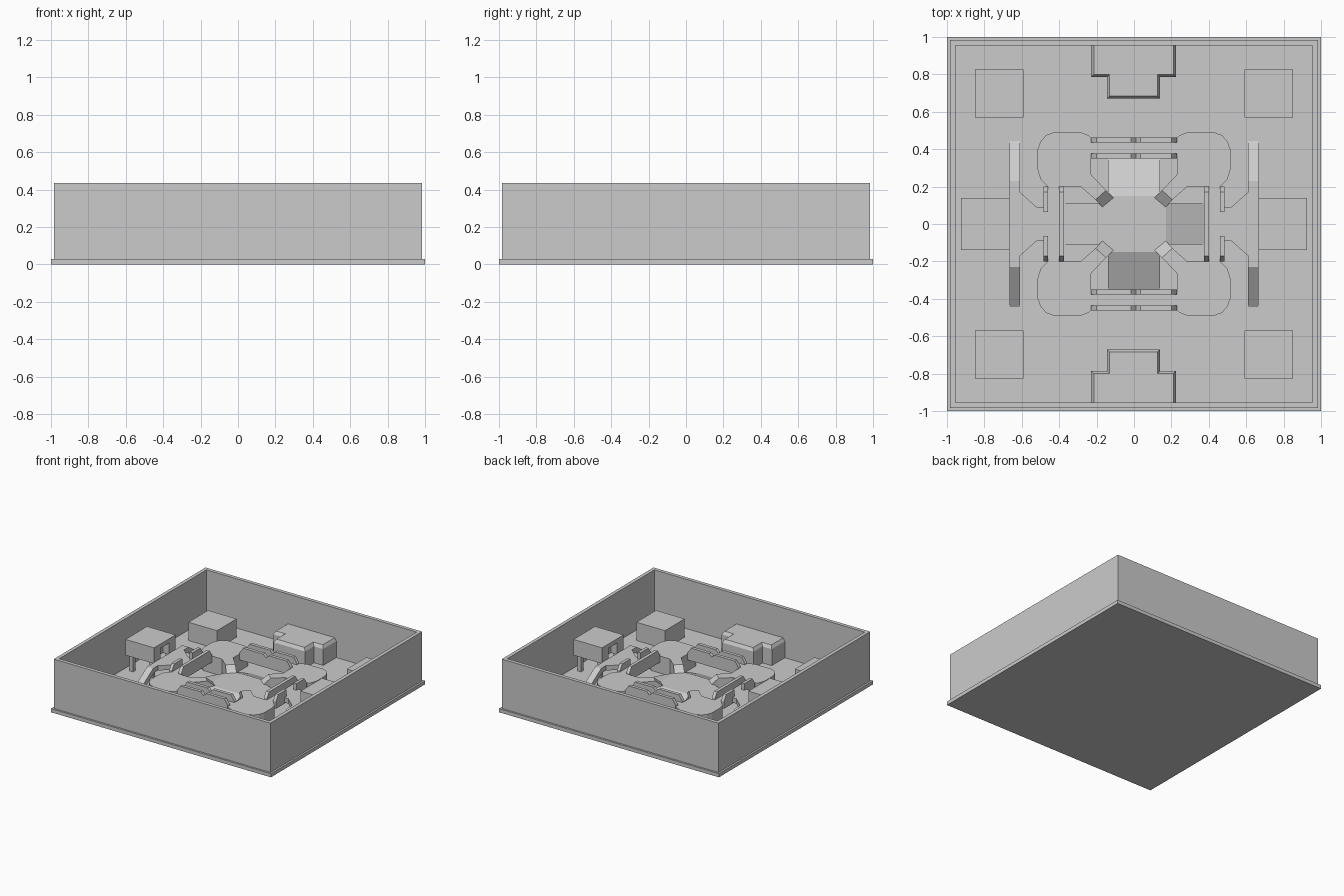
import bpy, bmesh

if "Cube" in bpy.data.objects:
    bpy.data.objects.remove(bpy.data.objects["Cube"])

FLOOR, DECK, HUB, RAIL = 0.03, 0.17, 0.125, 0.225
QUADS = [(1, 1), (-1, 1), (-1, -1), (1, -1)]


def finish(bm, name):
    bmesh.ops.recalc_face_normals(bm, faces=bm.faces)
    me = bpy.data.meshes.new(name)
    bm.to_mesh(me)
    bm.free()
    ob = bpy.data.objects.new(name, me)
    bpy.context.collection.objects.link(ob)
    return ob


def extrude(name, pts, offset):
    """Closed solid from a planar 3D outline pushed along offset."""
    bm = bmesh.new()
    a = [bm.verts.new(p) for p in pts]
    b = [bm.verts.new([p[i] + offset[i] for i in range(3)]) for p in pts]
    bm.faces.new(a)
    bm.faces.new(b)
    n = len(pts)
    for i in range(n):
        bm.faces.new((a[i], a[(i + 1) % n], b[(i + 1) % n], b[i]))
    return finish(bm, name)


def prism(name, pts, z0, z1):
    return extrude(name, [(x, y, z0) for x, y in pts], (0, 0, z1 - z0))


def box(name, x0, x1, y0, y1, z0, z1):
    return prism(name, [(x0, y0), (x1, y0), (x1, y1), (x0, y1)], z0, z1)


def along_x(name, profile, y0, y1):
    return extrude(name, [(x, y0, z) for x, z in profile], (0, y1 - y0, 0))


def along_y(name, profile, x0, x1):
    return extrude(name, [(x0, y, z) for y, z in profile], (x1 - x0, 0, 0))


def loft(name, sections):
    """Solid strip through (left point, right point, top height) sections."""
    bm = bmesh.new()
    rings = []
    for (ax, ay), (bx, by), z in sections:
        rings.append([bm.verts.new(p) for p in
                      ((ax, ay, FLOOR), (ax, ay, z), (bx, by, z), (bx, by, FLOOR))])
    for r, s in zip(rings, rings[1:]):
        for i in range(4):
            j = (i + 1) % 4
            bm.faces.new((r[i], r[j], s[j], s[i]))
    bm.faces.new(rings[0])
    bm.faces.new(rings[-1])
    return finish(bm, name)


def rail_profile(h):
    """Railing with sloped ends and a small notch in the middle of its top."""
    return [(-h, DECK - 0.05), (-h, DECK + 0.01), (-h + 0.03, RAIL), (-0.015, RAIL),
            (0.01, RAIL - 0.025), (0.035, RAIL), (h - 0.03, RAIL),
            (h, DECK + 0.01), (h, DECK - 0.05)]


# Floor plate and outer walls
box("floor_plate", -1, 1, -1, 1, 0, FLOOR)
for s in (1, -1):
    y0, y1 = sorted((s * 0.955, s * 0.985))
    box("long_wall", -0.985, 0.985, y0, y1, FLOOR, 0.435)
    box("side_wall", y0, y1, -0.955, 0.955, FLOOR, 0.435)

# Four corner blocks, rounded pads and diagonal arms
pad = [(.23, .46), (.245, .475), (.285, .49), (.43, .49), (.47, .475), (.5, .44), (.515, .4),
       (.515, .29), (.5, .24), (.46, .2), (.28, .2), (.23, .25)]
for sx, sy in QUADS:
    q = lambda x, y: (sx * x, sy * y)
    prism("corner_block", [q(.59, .57), q(.85, .57), q(.85, .825), q(.59, .825)], FLOOR, 0.18)
    prism("corner_pad", [q(*p) for p in pad], FLOOR, DECK)
    loft("diagonal_arm", [(q(.23, .265), q(.285, .2), DECK),
                          (q(.15, .18), q(.205, .13), DECK),
                          (q(.11, .14), q(.17, .09), HUB)])

# Central hub with four ramps to the floor
prism("hub", [(.17, .11), (.14, .15), (-.14, .15), (-.17, .11),
              (-.17, -.11), (-.14, -.15), (.14, -.15), (.17, -.11)], FLOOR, HUB)
for s in (1, -1):
    along_y("hub_ramp", [(s * .14, FLOOR), (s * .15, HUB), (s * .36, FLOOR)], -.14, .14)
    along_x("hub_ramp", [(s * .16, FLOOR), (s * .17, HUB), (s * .385, FLOOR)], -.11, .11)

# Walkways joining the pads, with railings
for s in (1, -1):
    box("cross_walkway", -.23, .23, *sorted((s * .35, s * .46)), DECK - 0.04, DECK)
    box("side_walkway", *sorted((s * .375, s * .485)), -.2, .2, DECK - 0.04, DECK)
    for r in (.35, .435):
        along_y_pos = sorted((s * r, s * (r + .027)))
        along_x("cross_railing", rail_profile(.23), *along_y_pos)
    inner = [(-.2, DECK - .05), (-.2, DECK + .01), (-.17, RAIL), (-.035, RAIL), (.035, RAIL),
             (.17, RAIL), (.2, DECK + .01), (.2, DECK - .05)]
    along_y("inner_railing", inner, s * .375, s * .402)
    for t in (1, -1):
        half = [(t * .065, DECK - .05), (t * .065, RAIL), (t * .17, RAIL),
                (t * .2, DECK + .01), (t * .2, DECK - .05)]
        along_y("outer_railing", half, s * .46, s * .485)

    # Side bridge with ramped ends and its connector to the walkway
    arch = [(-.445, FLOOR), (-.23, DECK), (.23, DECK), (.445, FLOOR), (.38, FLOOR),
            (.21, DECK - .04), (-.21, DECK - .04), (-.38, FLOOR)]
    along_y("side_bridge", arch, s * .61, s * .665)
    prism("bridge_connector", [(s * .61, .17), (s * .52, .09), (s * .48, .09),
                               (s * .48, -.09), (s * .52, -.09), (s * .61, -.17)],
          DECK - .04, DECK)

    # Raised side cabin: roof block with a doorway, standing on legs
    xs = lambda a, b: sorted((s * a, s * b))
    prism("cabin", [(s * .665, -.14), (s * .925, -.14), (s * .925, .14), (s * .665, .14),
                    (s * .665, .055), (s * .72, .055), (s * .72, -.055), (s * .665, -.055)],
          DECK - .01, .255)
    box("cabin_roof", *xs(.665, .925), -.14, .14, .255, .29)
    for lx in (.69, .87):
        for ly in (-.12, .09):
            box("cabin_leg", *xs(lx, lx + .03), ly, ly + .03, FLOOR, DECK - .01)

# Stepped end blocks against the walls, with chamfered tops
step = [(-.23, .955), (-.23, .785), (-.145, .785), (-.145, .67),
        (.14, .67), (.14, .785), (.225, .785), (.225, .955)]
cap = [(-.215, .955), (-.215, .8), (-.13, .8), (-.13, .685),
       (.125, .685), (.125, .8), (.21, .8), (.21, .955)]
for s in (1, -1):
    bm = bmesh.new()
    rings = [[bm.verts.new((x, s * y, z)) for x, y in o]
             for o, z in ((step, FLOOR), (step, .165), (cap, .19))]
    for a, b in zip(rings, rings[1:]):
        for i in range(8):
            j = (i + 1) % 8
            bm.faces.new((a[i], a[j], b[j], b[i]))
    bm.faces.new(rings[0])
    bm.faces.new(rings[-1])
    finish(bm, "end_block")
